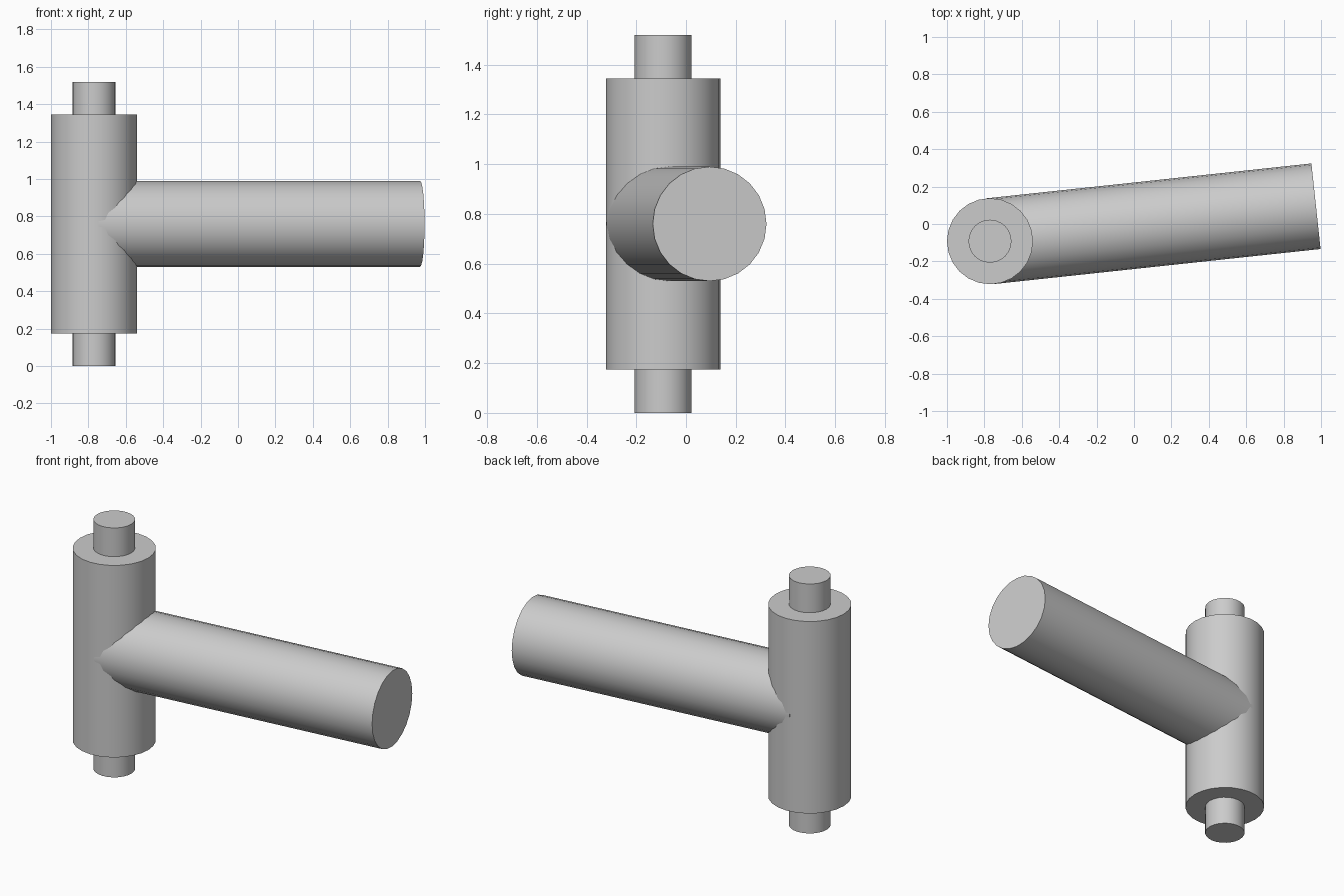
import bpy
import math
from mathutils import Vector

cube = bpy.data.objects.get("Cube")
if cube:
    bpy.data.objects.remove(cube, do_unlink=True)

# Plain grey finish
grey = bpy.data.materials.new("plain grey")
grey.use_nodes = True
colour = (0.6, 0.6, 0.6, 1)
grey.diffuse_color = colour
grey.node_tree.nodes["Principled BSDF"].inputs["Base Color"].default_value = colour


def rod(name, start, end, radius, sides=24):
    """Closed cylinder between two points, smooth round the side."""
    start, end = Vector(start), Vector(end)
    axis = end - start
    bpy.ops.mesh.primitive_cylinder_add(
        vertices=sides, radius=radius, depth=axis.length, location=(start + end) / 2)
    obj = bpy.context.object
    obj.name = name
    obj.rotation_euler = axis.to_track_quat('Z', 'Y').to_euler()
    obj.data.materials.append(grey)
    bpy.ops.object.shade_smooth_by_angle(angle=math.radians(30))
    return obj


X, Y, MID = -0.77, -0.092, 0.76
RADIUS = 0.23
HALF = 0.585

# Upright barrel
rod("barrel", (X, Y, MID - HALF), (X, Y, MID + HALF), RADIUS)

# Narrow pins at both ends of the barrel
for name, side in (("upper_pin", 1), ("lower_pin", -1)):
    rod(name, (X, Y, MID + side * HALF), (X, Y, MID + side * MID), RADIUS / 2)

# Side arm, starting on the barrel's axis
rod("side_arm", (X, Y, MID), (0.973, 0.095, MID), RADIUS)
